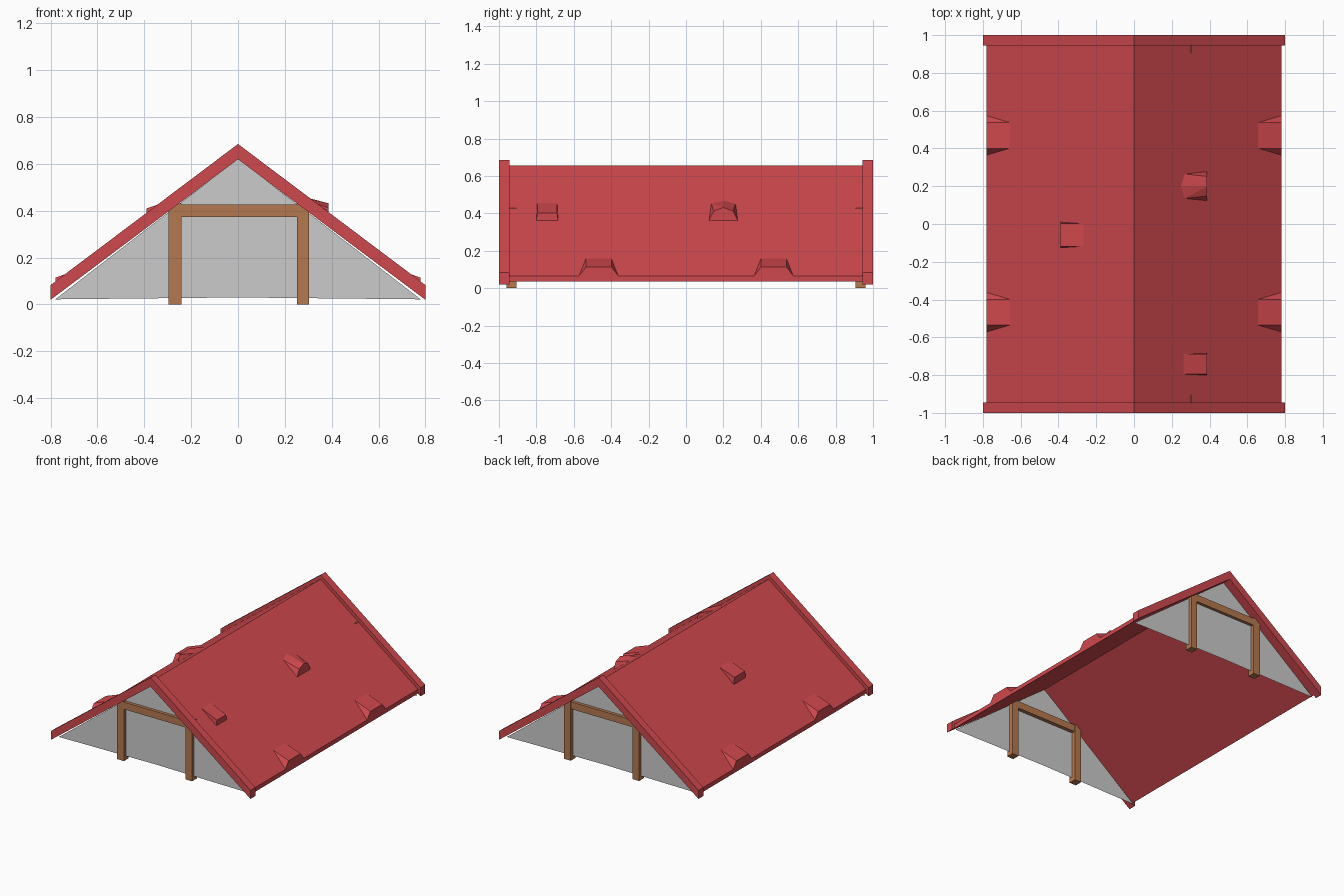
import bpy, bmesh

if "Cube" in bpy.data.objects:
    bpy.data.objects.remove(bpy.data.objects["Cube"])

def material(name, rgb):
    m = bpy.data.materials.new(name)
    m.diffuse_color = (*rgb, 1)
    m.use_nodes = True
    m.node_tree.nodes["Principled BSDF"].inputs["Base Color"].default_value = m.diffuse_color
    return m

RED = material("roof_red", (0.62, 0.065, 0.075))
WOOD = material("wood", (0.46, 0.19, 0.08))

def finish(name, bm, mat=None):
    bmesh.ops.recalc_face_normals(bm, faces=bm.faces)
    me = bpy.data.meshes.new(name)
    bm.to_mesh(me)
    bm.free()
    ob = bpy.data.objects.new(name, me)
    bpy.context.collection.objects.link(ob)
    if mat:
        me.materials.append(mat)
    return ob

def gable_strip(name, half, top, low, eave_top, eave_low, y0, y1):
    """Inverted-V slab extruded along y."""
    prof = [(-half, eave_low), (-half, eave_top), (0, top),
            (half, eave_top), (half, eave_low), (0, low)]
    bm = bmesh.new()
    a = [bm.verts.new((x, y0, z)) for x, z in prof]
    b = [bm.verts.new((x, y1, z)) for x, z in prof]
    for i in range(6):
        j = (i + 1) % 6
        bm.faces.new((a[i], a[j], b[j], b[i]))
    for r in (a, b):
        bm.faces.new((r[0], r[1], r[2], r[5]))
        bm.faces.new((r[2], r[3], r[4], r[5]))
    return finish(name, bm, RED)

def hull(name, pts, mat):
    bm = bmesh.new()
    for p in pts:
        bm.verts.new(p)
    bmesh.ops.convex_hull(bm, input=bm.verts)
    bmesh.ops.dissolve_limit(bm, angle_limit=0.01, verts=bm.verts, edges=bm.edges)
    return finish(name, bm, mat)

def roof_z(x):
    return 0.655 - 0.756 * x

def bump(name, side, y, xb, xf, w_back, w_top, w_base, z_top, peak=0):
    """Lifted shingle: wedge meeting the slope at xb, open end at xf."""
    pts = []
    for s in (-1, 1):
        pts += [(xb, s * w_back, roof_z(xb)),
                (xf, s * w_top, z_top),
                (xf, s * w_base, roof_z(xf)),
                (xf, s * w_base, roof_z(xf) - 0.008)]
    if peak:
        pts += [(xf, 0, peak), (xb - 0.02, 0, roof_z(xb - 0.02))]
    hull(name, [(side * px, y + py, pz) for px, py, pz in pts], RED)

def box(name, x0, x1, y0, y1, z0, z1):
    hull(name, [(x, y, z) for x in (x0, x1) for y in (y0, y1) for z in (z0, z1)], WOOD)

# Main roof slab
gable_strip("roof", 0.78, 0.655, 0.62, 0.066, 0.035, -0.945, 0.945)

for s, end in ((-1, "front"), (1, "back")):
    # Thick barge boards at the ends
    gable_strip(end + "_barge_board", 0.8, 0.685, 0.62, 0.083, 0.02,
                *sorted((s * 0.945, s * 1.0)))
    # Gable wall panel
    bm = bmesh.new()
    bm.faces.new([bm.verts.new(p) for p in
                  ((-0.78, s * 0.935, 0.022), (0, s * 0.935, 0.03),
                   (0.78, s * 0.935, 0.022), (0, s * 0.935, 0.622))])
    finish(end + "_gable_wall", bm)
    # Timber frame
    ya, yb = sorted((s * 0.905, s * 0.96))
    box(end + "_left_post", -0.296, -0.242, ya, yb, 0, 0.43)
    box(end + "_right_post", 0.252, 0.304, ya, yb, 0, 0.43)
    box(end + "_beam", -0.242, 0.252, ya + 0.003, yb - 0.003, 0.374, 0.426)

# Lifted shingles along both eaves
for side in (-1, 1):
    for y in (-0.467, 0.469):
        bump("eave_shingle", side, y, 0.655, 0.78, 0.068, 0.068, 0.105, 0.114)

# Lifted shingles in the middle of the slopes
bump("flat_shingle_right", 1, -0.742, 0.262, 0.387, 0.053, 0.053, 0.058, 0.402)
bump("peaked_shingle_right", 1, 0.2, 0.268, 0.387, 0.065, 0.052, 0.077, 0.412, 0.432)
bump("flat_shingle_left", -1, -0.058, 0.268, 0.39, 0.06, 0.06, 0.068, 0.41)
